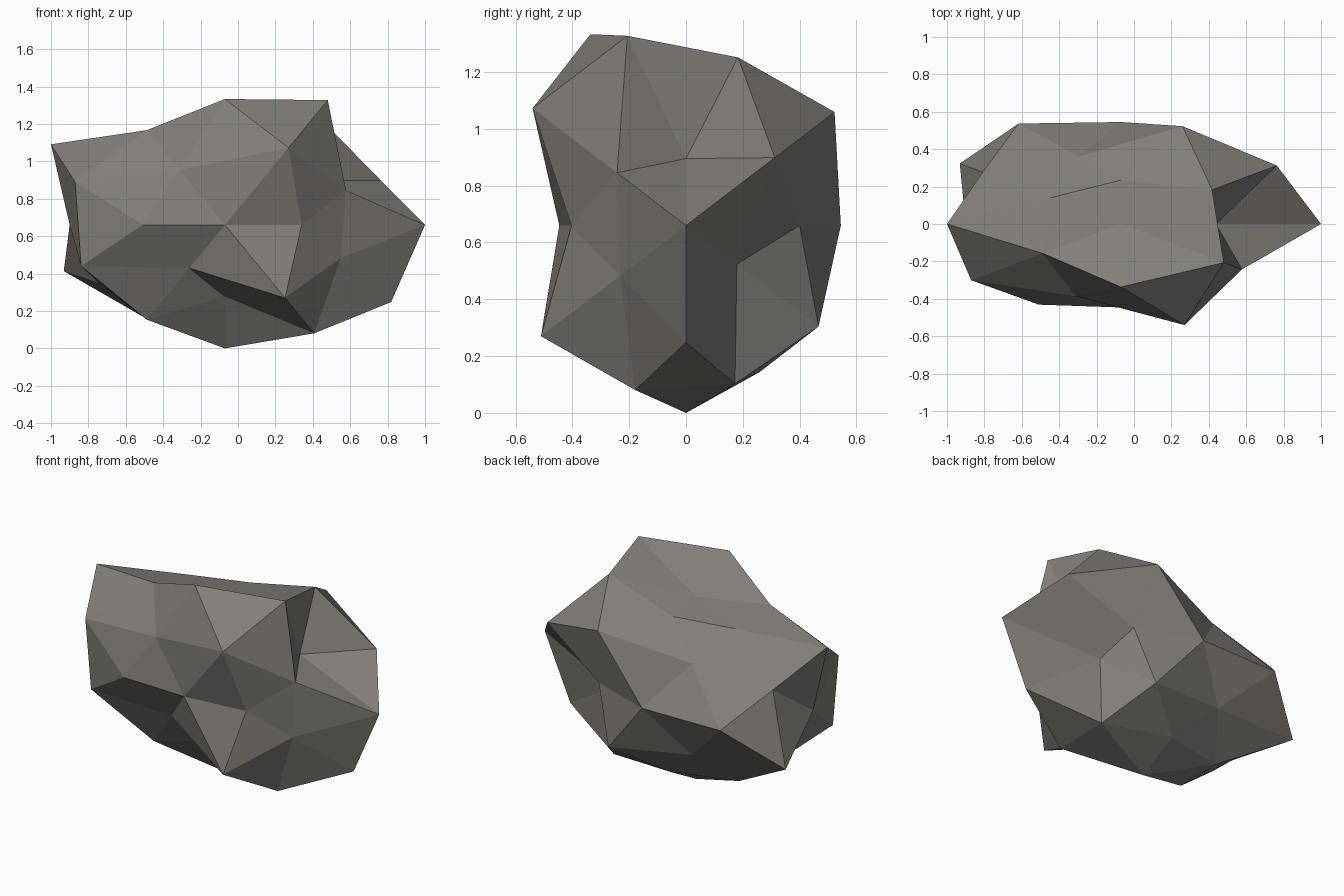
import bpy, bmesh, math
from itertools import product
from mathutils import Vector

if "Cube" in bpy.data.objects:
    bpy.data.objects.remove(bpy.data.objects["Cube"])

# Rock: a once-subdivided icosahedron, each point pushed in or out along its ray.
T = (1 + math.sqrt(5)) / 2
CENTRE = Vector((-0.07, 0, 0.66))
SCALE = Vector((1.0, 0.607, 0.75))

# direction family -> reach for every sign combination (minus before plus, x then y then z)
REACH = {
    (1, 0, 0): [.83, 1.07],
    (0, 1, 0): [.735, .898],
    (0, 0, 1): [.88, .675],
    (T, 0, 1): [.79, 1.093, 1.045, .597],
    (1, T, 0): [.835, 1.04, .78, .775],
    (0, 1, T): [.60, 1.055, .81, .735],
    (T, 1, 1 + T): [.835, .835, .83, .75, .955, 1.1, .92, .975],
    (1 + T, T, 1): [.95, .99, 1.065, .913, .765, .80, .59, 1.03],
    (1, 1 + T, T): [.615, .785, .785, .735, 1.04, 1.1, .95, 1.065],
}

bm = bmesh.new()
target = {}
for family, reach in REACH.items():
    signs = product(*[(-1, 1) if c else (1,) for c in family])
    for sign, r in zip(signs, reach):
        ray = Vector([c * s for c, s in zip(family, sign)]).normalized()
        target[bm.verts.new(ray)] = CENTRE + ray * SCALE * r

# the hull of the unit directions gives the even triangle net
bmesh.ops.convex_hull(bm, input=list(bm.verts))
bmesh.ops.recalc_face_normals(bm, faces=list(bm.faces))
for v, co in target.items():
    v.co = co

mesh = bpy.data.meshes.new("rock")
bm.to_mesh(mesh)
bm.free()
rock = bpy.data.objects.new("rock", mesh)
bpy.context.collection.objects.link(rock)

stone = bpy.data.materials.new("warm grey stone")
stone.diffuse_color = (0.225, 0.21, 0.19, 1)
stone.use_nodes = True
stone.node_tree.nodes["Principled BSDF"].inputs["Base Color"].default_value = stone.diffuse_color
mesh.materials.append(stone)
